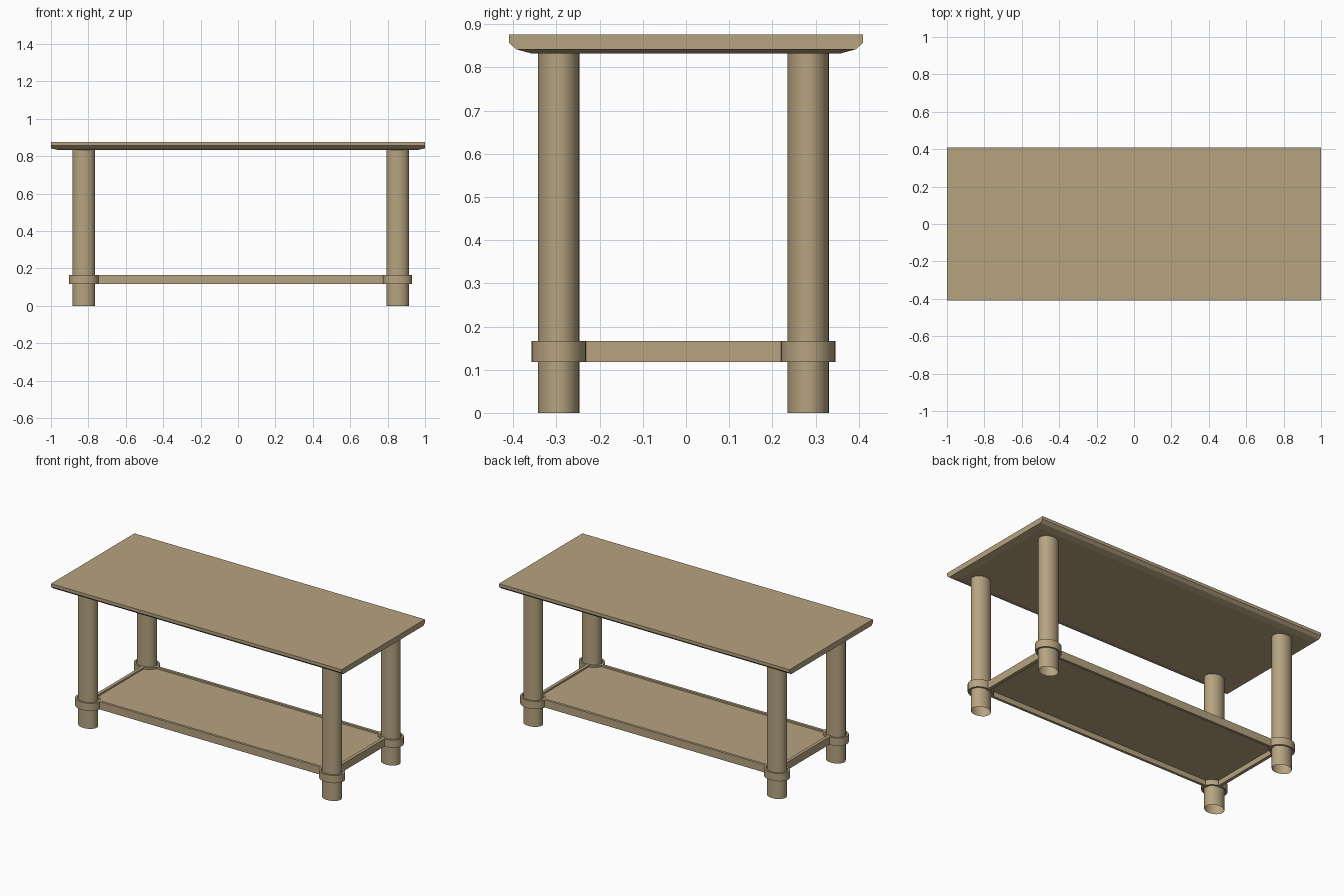
import bpy, bmesh
from math import cos, sin, tau

if "Cube" in bpy.data.objects:
    bpy.data.objects.remove(bpy.data.objects["Cube"])

LEG_X, LEG_Y = 0.839, 0.289      # leg spacing from the base centre
CX, CY = 0.0145, -0.006          # base sits slightly off the table top's centre
RAIL_LO, RAIL_HI = 0.118, 0.166
PANEL_LO, PANEL_HI = 0.150, 0.156
SEG = 32

wood = bpy.data.materials.new("wood")
wood.diffuse_color = (0.47, 0.37, 0.22, 1)
wood.use_nodes = True
wood.node_tree.nodes["Principled BSDF"].inputs["Base Color"].default_value = wood.diffuse_color


def rect(x, y, cx=0, cy=0):
    return [(cx - x, cy - y), (cx + x, cy - y), (cx + x, cy + y), (cx - x, cy + y)]


def ellipse(rx, ry, cx, cy):
    return [(cx + rx * cos(tau * i / SEG), cy + ry * sin(tau * i / SEG)) for i in range(SEG)]


def loft(name, sections, ends="cap", smooth=False):
    """Skin a list of (outline, z). Ends: 'cap', 'open', or 'join' last to first."""
    bm = bmesh.new()
    rings = [[bm.verts.new((x, y, z)) for x, y in pts] for pts, z in sections]
    n = len(rings[0])
    pairs = list(zip(rings, rings[1:])) + ([(rings[-1], rings[0])] if ends == "join" else [])
    for a, b in pairs:
        for i in range(n):
            j = (i + 1) % n
            bm.faces.new((a[i], a[j], b[j], b[i]))
    if ends == "cap":
        bm.faces.new(rings[0][::-1])
        bm.faces.new(rings[-1])
    if ends != "open":
        bmesh.ops.recalc_face_normals(bm, faces=bm.faces)
    mesh = bpy.data.meshes.new(name)
    bm.to_mesh(mesh)
    bm.free()
    mesh.materials.append(wood)
    ob = bpy.data.objects.new(name, mesh)
    bpy.context.collection.objects.link(ob)
    if smooth:
        bpy.ops.object.select_all(action='DESELECT')
        ob.select_set(True)
        bpy.context.view_layer.objects.active = ob
        bpy.ops.object.shade_smooth_by_angle(angle=0.6)
    return ob


def frame(name, outer, inner, smooth=False):
    """Hollow band between two outlines, as tall as the shelf rail."""
    return loft(name, [(outer, RAIL_LO), (outer, RAIL_HI), (inner, RAIL_HI), (inner, RAIL_LO)],
                ends="join", smooth=smooth)


# table top: long edges bevelled twice, short edges once
loft("table_top", [(rect(0.958, 0.356), 0.832), (rect(1.0, 0.393), 0.842),
                   (rect(1.0, 0.41), 0.857), (rect(1.0, 0.41), 0.876)])

# oval tube legs, each with a collar at shelf height
for sx, side in ((-1, "left"), (1, "right")):
    for sy, end in ((-1, "front"), (1, "back")):
        x, y = CX + sx * LEG_X, CY + sy * LEG_Y
        leg = ellipse(0.06, 0.048, x, y)
        loft(f"{end}_{side}_leg", [(leg, 0), (leg, 0.834)], ends="open", smooth=True)
        frame(f"{end}_{side}_collar", ellipse(0.078, 0.063, x, y),
              ellipse(0.066, 0.053, x, y), smooth=True)
        web = ellipse(0.07, 0.057, x, y)
        loft(f"{end}_{side}_collar_web", [(web, PANEL_LO), (web, PANEL_HI)])

# lower shelf: raised rail around a thin recessed panel
frame("shelf_rail", rect(LEG_X, LEG_Y, CX, CY), rect(LEG_X - 0.02, LEG_Y - 0.016, CX, CY))
panel = rect(LEG_X - 0.01, LEG_Y - 0.008, CX, CY)
loft("shelf_panel", [(panel, PANEL_LO), (panel, PANEL_HI)])
